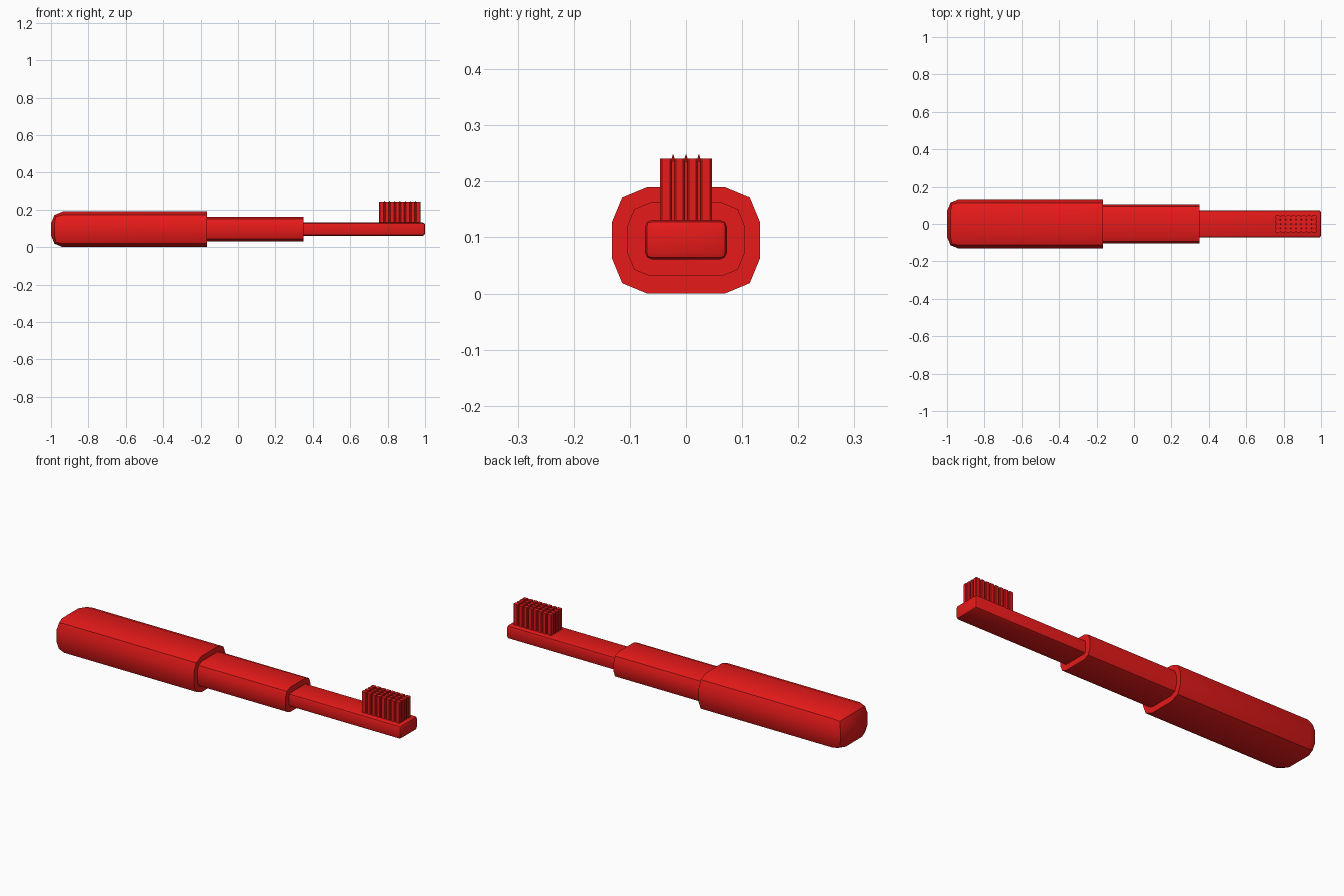
import bpy, bmesh, math
from mathutils import Matrix

if "Cube" in bpy.data.objects:
    bpy.data.objects.remove(bpy.data.objects["Cube"])

red = bpy.data.materials.new("red_plastic")
red.diffuse_color = (0.8, 0.01, 0.01, 1)
red.use_nodes = True
red.node_tree.nodes["Principled BSDF"].inputs["Base Color"].default_value = red.diffuse_color


def finish(name, bm, smooth=False):
    bmesh.ops.recalc_face_normals(bm, faces=bm.faces)
    mesh = bpy.data.meshes.new(name)
    bm.to_mesh(mesh)
    bm.free()
    mesh.materials.append(red)
    ob = bpy.data.objects.new(name, mesh)
    bpy.context.collection.objects.link(ob)
    if smooth:
        bpy.ops.object.select_all(action='DESELECT')
        ob.select_set(True)
        bpy.context.view_layer.objects.active = ob
        bpy.ops.object.shade_smooth_by_angle(angle=math.radians(30))
    return ob


def add_box(bm, x0, x1, y0, y1, z0, z1):
    m = Matrix.Translation(((x0 + x1) / 2, (y0 + y1) / 2, (z0 + z1) / 2))
    m = m @ Matrix.Diagonal((x1 - x0, y1 - y0, z1 - z0, 1))
    return bmesh.ops.create_cube(bm, size=1, matrix=m)["verts"]


def rounded_bar(name, x0, x1, half_y, z0, z1, radius, round_ends=()):
    """Bar along x with rounded long edges; listed end positions are rounded too."""
    bm = bmesh.new()
    add_box(bm, x0, x1, -half_y, half_y, z0, z1)
    edges = []
    for e in bm.edges:
        a, b = (v.co.x for v in e.verts)
        if abs(a - b) > 1e-4 or any(abs(a - r) < 1e-4 for r in round_ends):
            edges.append(e)
    bmesh.ops.bevel(bm, geom=edges, offset=radius, segments=2, profile=0.5,
                    affect='EDGES', clamp_overlap=True)
    return finish(name, bm, True)


# Stepped body: grip, collar and neck
rounded_bar("grip", -1.0, -0.165, 0.132, 0.0, 0.19, 0.063, (-1.0,))
rounded_bar("collar", -0.18, 0.35, 0.104, 0.031, 0.162, 0.04)
rounded_bar("neck", 0.335, 1.0, 0.073, 0.061, 0.131, 0.012, (1.0,))

# Bristle block: grid of chamfered tufts around a recessed core
COLS, ROWS = 8, 4
X0, X1, HALF = 0.755, 0.977, 0.046
dx, dy = (X1 - X0) / COLS, 2 * HALF / ROWS
gap = 0.0025

bm = bmesh.new()
for i in range(COLS):
    for j in range(ROWS):
        x, y = X0 + i * dx, -HALF + j * dy
        add_box(bm, x + gap * (i > 0), x + dx - gap * (i < COLS - 1),
                y + gap * (j > 0), y + dy - gap * (j < ROWS - 1), 0.125, 0.241)
upright = [e for e in bm.edges
           if abs(e.verts[0].co.z - e.verts[1].co.z) > 0.01]
bmesh.ops.bevel(bm, geom=upright, offset=0.003, segments=1, affect='EDGES')
finish("bristle_tufts", bm)

bm = bmesh.new()
add_box(bm, X0 + 0.006, X1 - 0.006, -HALF + 0.006, HALF - 0.006, 0.125, 0.236)
finish("bristle_core", bm)

# Small points where the tufts meet
bm = bmesh.new()
for i in range(1, COLS):
    for j in range(1, ROWS):
        bmesh.ops.create_cone(
            bm, cap_ends=True, segments=4, radius1=0.005, radius2=0.0005, depth=0.015,
            matrix=Matrix.Translation((X0 + i * dx, -HALF + j * dy, 0.2405)))
finish("bristle_points", bm)
